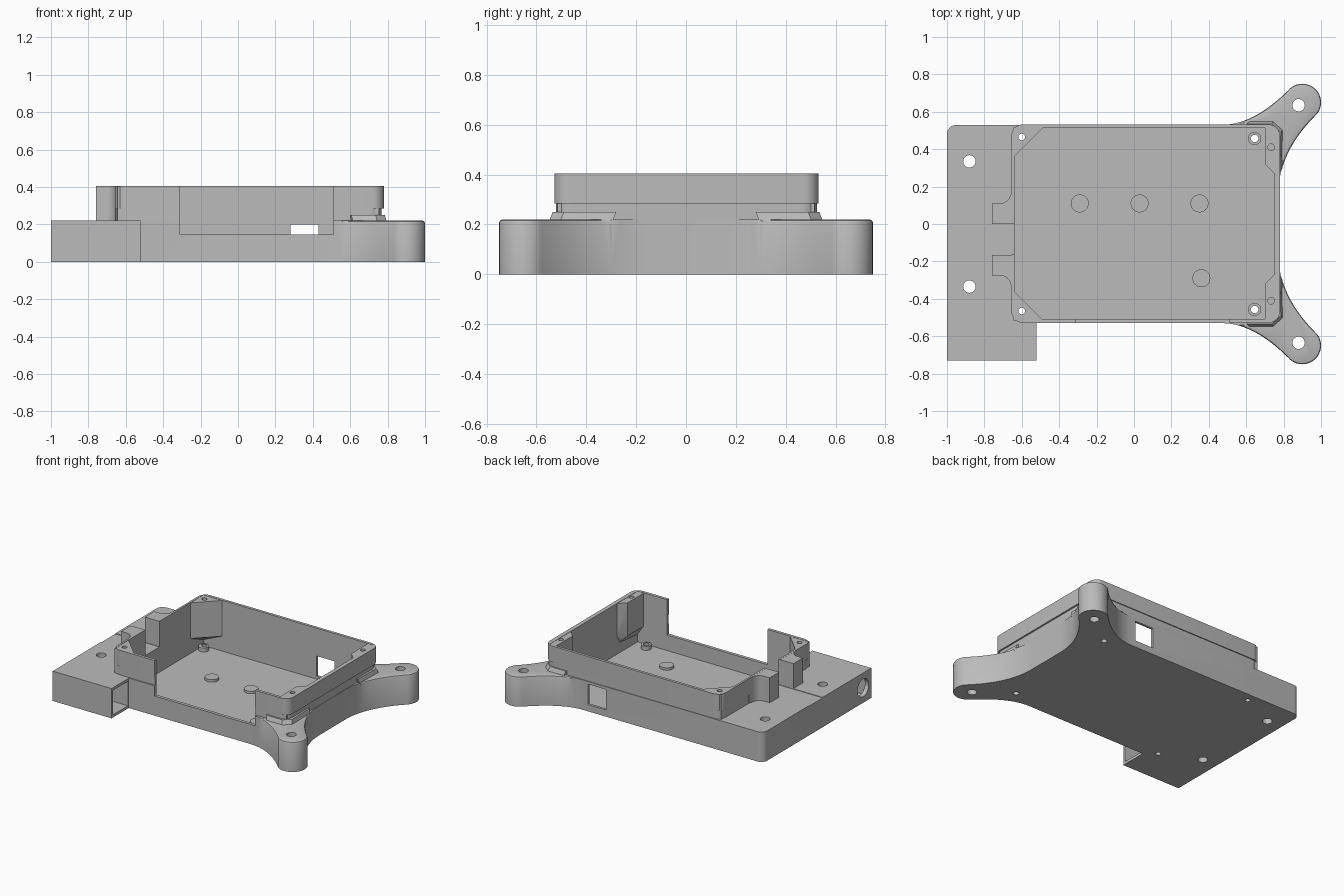
import bpy, bmesh
from math import cos, sin, radians
from mathutils import Vector, Matrix

if bpy.data.objects.get("Cube"):
    bpy.data.objects.remove(bpy.data.objects["Cube"])

grey = bpy.data.materials.new("matte grey")
grey.use_nodes = True
COLOR = (0.5, 0.5, 0.5, 1)
grey.diffuse_color = COLOR
grey.node_tree.nodes["Principled BSDF"].inputs["Base Color"].default_value = COLOR
SIDES = (1, -1)


def finish(name, bm):
    bmesh.ops.recalc_face_normals(bm, faces=bm.faces)
    mesh = bpy.data.meshes.new(name)
    bm.to_mesh(mesh)
    bm.free()
    mesh.materials.append(grey)
    obj = bpy.data.objects.new(name, mesh)
    bpy.context.collection.objects.link(obj)
    return obj


def prism(name, outline, z0, z1, bevel_rule=None):
    bm = bmesh.new()
    face = bm.faces.new([bm.verts.new((x, y, z0)) for x, y in outline])
    new = bmesh.ops.extrude_face_region(bm, geom=[face])["geom"]
    top = [v for v in new if isinstance(v, bmesh.types.BMVert)]
    bmesh.ops.translate(bm, verts=top, vec=(0, 0, z1 - z0))
    if bevel_rule:
        edges = [e for e in bm.edges if all(v in top and bevel_rule(v.co) for v in e.verts)]
        bmesh.ops.recalc_face_normals(bm, faces=bm.faces)
        bmesh.ops.bevel(bm, geom=edges, offset=0.012, segments=2, profile=0.5, affect='EDGES')
    return finish(name, bm)


def box(name, x0, x1, y0, y1, z0, z1):
    return prism(name, [(x0, y0), (x1, y0), (x1, y1), (x0, y1)], z0, z1)


def hull(name, points):
    bm = bmesh.new()
    for p in points:
        bm.verts.new(p)
    bmesh.ops.convex_hull(bm, input=bm.verts)
    return finish(name, bm)


def cylinder(name, centre, r, depth, axis='Z'):
    bm = bmesh.new()
    turn = Matrix.Rotation(radians(90), 4, 'Y') if axis == 'X' else Matrix()
    bmesh.ops.create_cone(bm, cap_ends=True, segments=32, radius1=r, radius2=r,
                          depth=depth, matrix=Matrix.Translation(centre) @ turn)
    return finish(name, bm)


def arc(cx, cy, r, a0, a1, n=8):
    angles = [radians(a0 + (a1 - a0) * i / n) for i in range(n + 1)]
    return [(cx + r * cos(a), cy + r * sin(a)) for a in angles]


def bend(a, b, c, n=12):
    a, b, c = Vector(a), Vector(b), Vector(c)
    steps = [i / n for i in range(n + 1)]
    return [tuple(a * (1 - t) ** 2 + b * 2 * t * (1 - t) + c * t * t) for t in steps]


def rounded(x0, x1, y0, y1, r):
    return (arc(x1 - r, y1 - r, r, 0, 90) + arc(x0 + r, y1 - r, r, 90, 180)
            + arc(x0 + r, y0 + r, r, 180, 270) + arc(x1 - r, y0 + r, r, 270, 360))


def combine(target, tools, operation):
    for tool in tools:
        mod = target.modifiers.new("cut", 'BOOLEAN')
        mod.object, mod.operation, mod.solver = tool, operation, 'EXACT'
        graph = bpy.context.evaluated_depsgraph_get()
        mesh = bpy.data.meshes.new_from_object(target.evaluated_get(graph))
        target.modifiers.clear()
        target.data = mesh
        bpy.data.objects.remove(tool)


# Base plate with two mounting ears and a side box
half = (bend((0.77, 0.15), (0.77, 0.38), (0.97, 0.58))
        + arc(0.9, 0.65, 0.1, -38, 130, 16)
        + bend((0.83, 0.72), (0.64, 0.53), (0.47, 0.53)))
lower = [(x, max(-y, -0.75)) for x, y in reversed(half)]
base_outline = (half + arc(-0.95, 0.48, 0.05, 90, 180)
                + [(-1, -0.73), (-0.52, -0.73), (-0.52, -0.53)] + lower)
case = prism("enclosure", base_outline, 0, 0.22,
             lambda p: p.x > 0.55 and abs(p.y) > 0.3)

# Upright walls, slightly proud at the top
parts = [prism("wall_lower", rounded(-0.65, 0.768, -0.522, 0.525, 0.06), 0.1, 0.3),
         prism("wall_upper", rounded(-0.655, 0.78, -0.528, 0.532, 0.06), 0.285, 0.405)]

# Sloped flares between the ears and the walls
for s in SIDES:
    rim = [(0.6, 0.5), (0.62, 0.555), (0.75, 0.555), (0.8, 0.51), (0.795, 0.3), (0.7, 0.3)]
    parts.append(hull("flare", [(x, s * y, 0.2) for x, y in rim]
                      + [(x - 0.015, s * (y - 0.02), 0.25) for x, y in rim]))

# Cable guide blocks on the left platform
guide = ([(-0.645, 0), (-0.76, 0), (-0.76, 0.11)]
         + bend((-0.72, 0.11), (-0.654, 0.11), (-0.654, 0.2), 8) + [(-0.645, 0.2)])
for s in SIDES:
    parts.append(prism("guide", [(x, -0.0825 + s * (y + 0.0825)) for x, y in guide],
                       0.15, 0.404))
combine(case, parts, 'UNION')

# Hollow interior
combine(case, [box("cavity", -0.64, 0.75, -0.507, 0.512, 0.03, 0.6)], 'DIFFERENCE')

# Corner brackets, screw bosses and floor posts
fittings = []
for s in SIDES:
    tri = [(-0.645, 0.355), (-0.485, 0.516), (-0.645, 0.516)]
    fittings.append(hull("bracket", [(x, s * y, z) for x, y in tri for z in (0.14, 0.403)]
                         + [(-0.645, s * 0.516, 0.07)]))
    boss = [(0.7, 0.516), (0.7, 0.32), (0.755, 0.265), (0.755, 0.516)]
    fittings.append(hull("boss", [(x, s * y, z) for x, y in boss for z in (0.16, 0.403)]
                         + [(0.755, s * 0.516, 0.08), (0.755, s * 0.3, 0.1)]))
    for x in (-0.6, 0.645):
        fittings.append(cylinder("post", (x, s * 0.457, 0.04), 0.035, 0.04))
combine(case, fittings, 'UNION')

# Openings: front cutout, back window, cable gap, side box and its round port
holes = [box("front_cutout", -0.31, 0.51, -0.6, -0.45, 0.145, 0.6),
         box("back_window", 0.28, 0.43, 0.45, 0.6, 0.05, 0.2),
         box("cable_gap", -0.77, -0.62, -0.164, -0.001, 0.216, 0.6),
         box("cable_channel", -1.1, -0.75, -0.164, -0.001, 0.216, 0.3),
         box("box_hollow", -0.97, -0.4, -0.712, -0.54, 0.02, 0.2),
         cylinder("round_port", (-1, -0.635, 0.11), 0.065, 0.2, 'X')]

# Screw holes
for s in SIDES:
    holes += [cylinder("ear_hole", (0.88, s * 0.635, 0.1), 0.033, 0.6),
              cylinder("platform_hole", (-0.88, s * 0.335, 0.1), 0.033, 0.6),
              cylinder("bracket_hole", (-0.6, s * 0.465, 0.2), 0.018, 0.8),
              cylinder("post_hole", (0.645, s * 0.457, 0.1), 0.02, 0.4),
              cylinder("boss_hole", (0.733, s * 0.41, 0.4), 0.018, 0.2)]
combine(case, holes, 'DIFFERENCE')

# Round studs on the floor
studs = [cylinder("floor_stud", (x, y, 0.035), 0.048, 0.026)
         for x, y in ((-0.29, 0.11), (0.03, 0.11), (0.35, 0.11), (0.36, -0.29))]

# Smooth curved walls, keep edges sharp
bpy.ops.object.select_all(action='DESELECT')
for obj in [case] + studs:
    obj.select_set(True)
bpy.context.view_layer.objects.active = case
bpy.ops.object.shade_smooth_by_angle(angle=radians(25))
